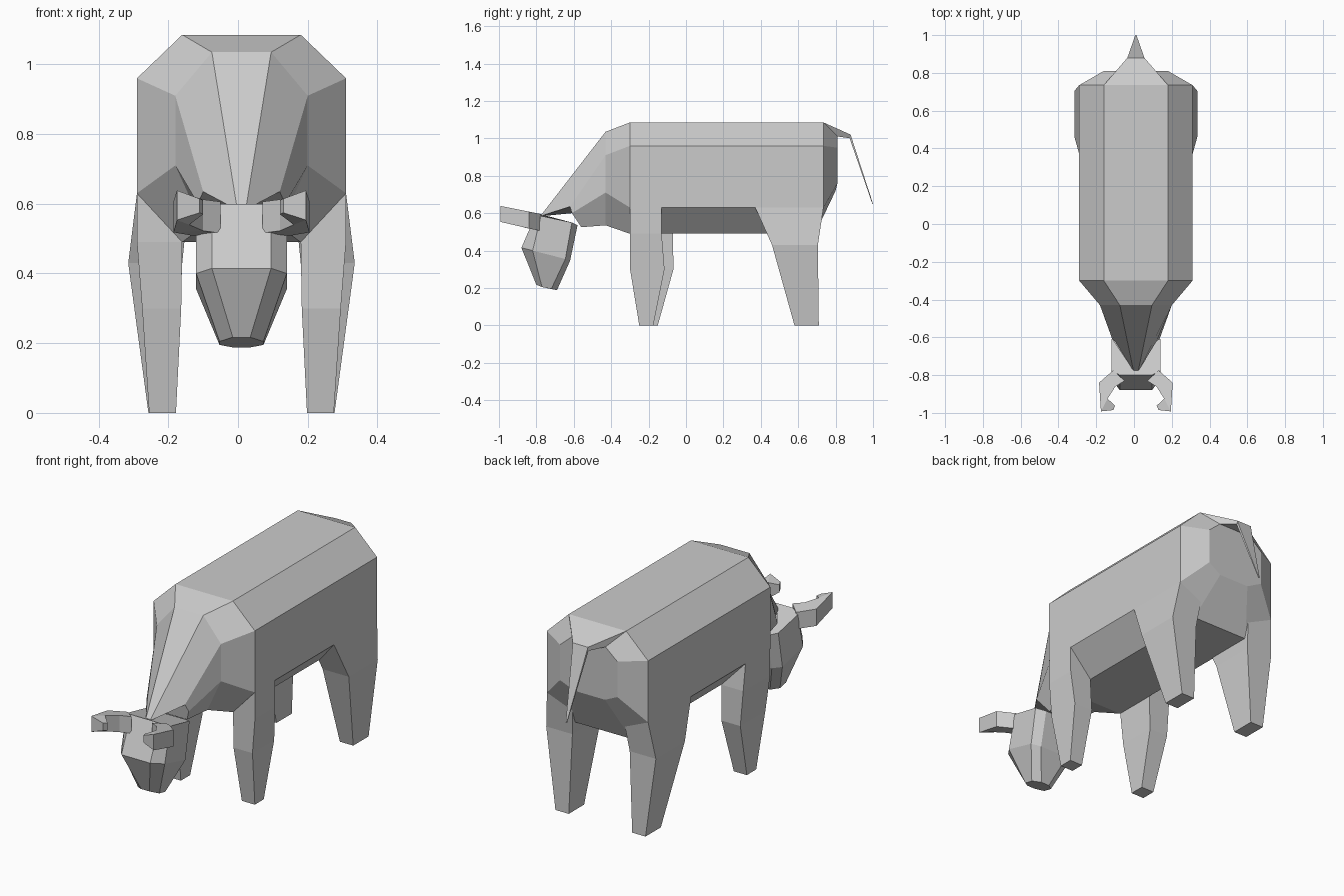
import bpy
import bmesh

CX = 0.01  # symmetry plane of the animal


def loft(name, rings, side=1):
    """Skin a list of closed rings with flat faces and cap both ends."""
    bm = bmesh.new()
    loops = [[bm.verts.new((CX + side * x, y, z)) for x, y, z in r] for r in rings]
    n = len(rings[0])
    for a, b in zip(loops, loops[1:]):
        for i in range(n):
            j = (i + 1) % n
            bm.faces.new((a[i], a[j], b[j], b[i]))
    bm.faces.new(loops[0])
    bm.faces.new(loops[-1])
    bmesh.ops.recalc_face_normals(bm, faces=bm.faces)
    me = bpy.data.meshes.new(name)
    bm.to_mesh(me)
    bm.free()
    ob = bpy.data.objects.new(name, me)
    bpy.context.collection.objects.link(ob)
    return ob


def octagon(half):
    """Full eight-point ring from four right-hand points."""
    return half + [(-x, y, z) for x, y, z in reversed(half)]


def box_ring(x0, x1, y0, y1, z):
    return [(x0, y0, z), (x1, y0, z), (x1, y1, z), (x0, y1, z)]


# Torso, shoulders and lowered neck
loft("body", [octagon(h) for h in (
    [(.012, -.78, .583), (.11, -.62, .635), (.125, -.61, .60), (.08, -.56, .525)],
    [(.085, -.43, 1.035), (.19, -.43, .91), (.19, -.43, .71), (.11, -.43, .535)],
    [(.17, -.30, 1.085), (.30, -.30, .96), (.30, -.30, .63), (.17, -.30, .49)],
    [(.17, .735, 1.085), (.30, .735, .96), (.30, .735, .63), (.17, .69, .49)],
    [(.10, .81, 1.01), (.17, .81, .95), (.17, .81, .76), (.09, .80, .72)],
)])

# Head: rings from crown to muzzle
loft("head", [octagon(h) for h in (
    [(.085, -.80, .60), (.13, -.775, .585), (.13, -.61, .55), (.085, -.58, .535)],
    [(.085, -.88, .415), (.13, -.82, .40), (.13, -.645, .355), (.085, -.62, .345)],
    [(.025, -.80, .217), (.063, -.77, .205), (.063, -.72, .195), (.025, -.69, .188)],
)])

# Horns: outer and inner plan points with heights, rising gently forward
HORN = [((.12, -.775), (.06, -.83), .09),
        ((.195, -.84), (.11, -.862), .09),
        ((.185, -.992), (.15, -.925), .085),
        ((.12, -.985), (.11, -.962), .04)]


def horn_ring(outer, inner, h):
    def top(y):
        return .60 - .2 * (y + .8) - (.085 - min(h, .085)) * .5
    (ox, oy), (ix, iy) = outer, inner
    return [(ox, oy, top(oy)), (ix, iy, top(iy)),
            (ix, iy, top(iy) - h), (ox, oy, top(oy) - h)]


for label, s in (("right", 1), ("left", -1)):
    loft("horn_" + label, [horn_ring(*p) for p in HORN], s)

    # Legs; the left front one stands slightly further back
    d = 0 if s > 0 else .04
    loft("front_leg_" + label, [
        box_ring(.15, .30, -.299, -.13 + d, .63),
        box_ring(.17, .30, -.299, -.13 + d * 1.5, .49),
        box_ring(.173, .285, -.299 + d * .5, -.115 + d * 1.2, .30),
        box_ring(.188, .265, -.25 + d * .5, -.175 + d * .6, 0)], s)
    loft("hind_leg_" + label, [
        box_ring(.15, .30, .37, .735, .63),
        box_ring(.17, .325, .46, .705, .43),
        box_ring(.188, .267, .58, .71, 0)], s)

# Tail: a wide root tapering to a flat pointed strip
tail = [(.17, .735, 1.085), (-.17, .735, 1.085),
        (-.045, .88, 1.02), (.045, .88, 1.02)]
under = [(.10, .81, 1.01), (-.10, .81, 1.01),
         (-.045, .88, 1.0), (.045, .88, 1.0)]
loft("tail_root", [tail, under])
loft("tail", [
    [(-.045, .88, 1.02), (.045, .88, 1.02), (.045, .875, 1.0), (-.045, .875, 1.0)],
    [(-.003, 1.0, .65), (.003, 1.0, .65), (.003, .996, .65), (-.003, .996, .65)]])
